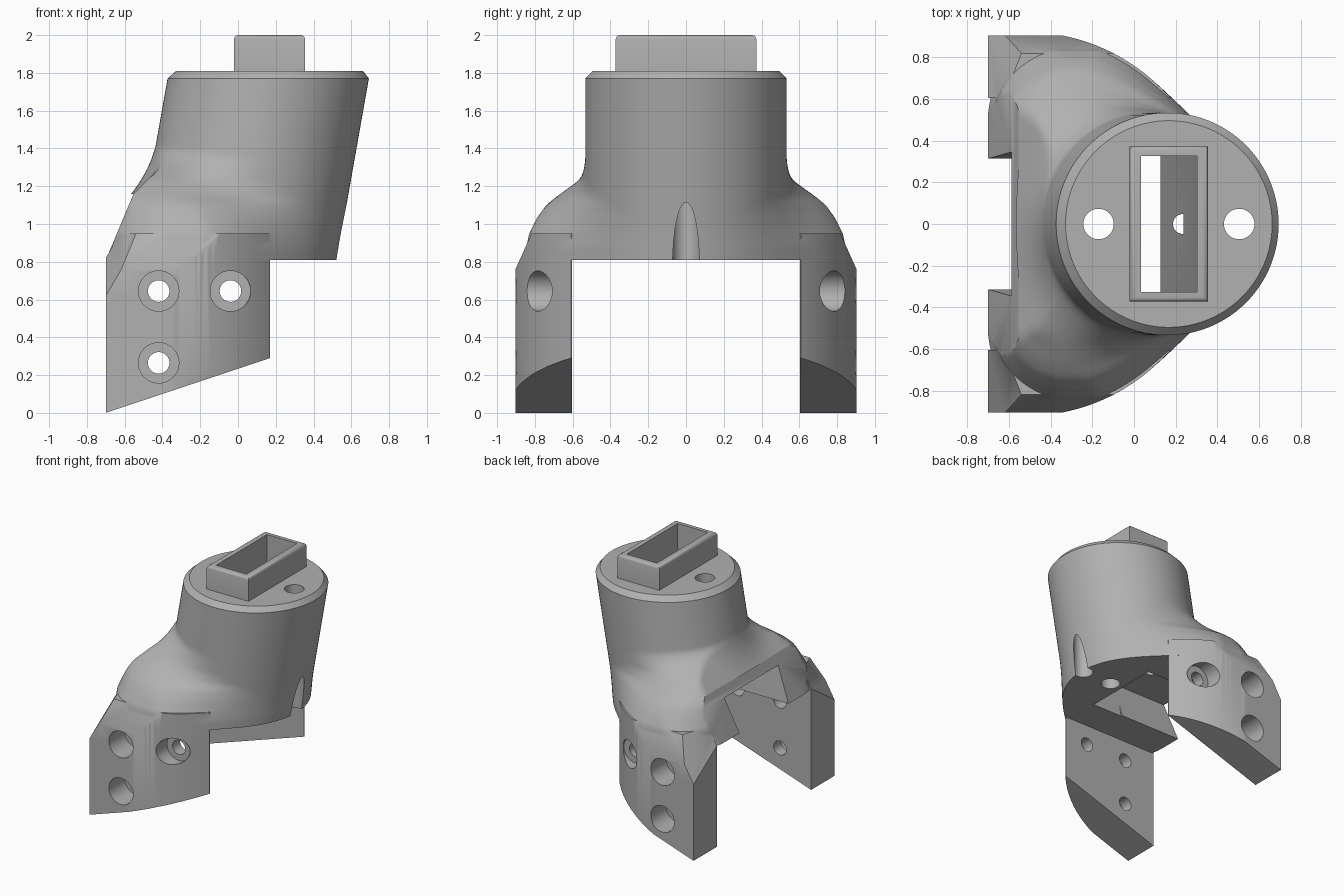
import bpy, bmesh, math
from mathutils import Vector, Matrix

cube = bpy.data.objects.get("Cube")
if cube:
    bpy.data.objects.remove(cube, do_unlink=True)

grey = bpy.data.materials.new("plain_grey")
grey.use_nodes = True
grey.diffuse_color = (0.44, 0.44, 0.44, 1)
grey.node_tree.nodes["Principled BSDF"].inputs["Base Color"].default_value = (0.44, 0.44, 0.44, 1)

BASE, LEAN, RAD = 0.81, 0.177, 0.533


def make(name, bm):
    bmesh.ops.recalc_face_normals(bm, faces=bm.faces)
    mesh = bpy.data.meshes.new(name)
    bm.to_mesh(mesh)
    bm.free()
    mesh.materials.append(grey)
    ob = bpy.data.objects.new(name, mesh)
    bpy.context.collection.objects.link(ob)
    return ob


def loft(rings):
    bm = bmesh.new()
    loops = [[bm.verts.new(p) for p in ring] for ring in rings]
    n = len(loops[0])
    for a, b in zip(loops, loops[1:]):
        for i in range(n):
            j = (i + 1) % n
            bm.faces.new((a[i], a[j], b[j], b[i]))
    bm.faces.new(loops[0][::-1])
    bm.faces.new(loops[-1])
    return bm


def prism(poly, axis, lo, hi):
    def place(p, t):
        q = list(p)
        q.insert(axis, t)
        return q
    return loft([[place(p, t) for p in poly] for t in (lo, hi)])


def slice_off(bm, point, normal):
    geom = bm.verts[:] + bm.edges[:] + bm.faces[:]
    cut = bmesh.ops.bisect_plane(bm, geom=geom, plane_co=point, plane_no=normal, clear_outer=True)
    edges = [e for e in cut["geom_cut"] if isinstance(e, bmesh.types.BMEdge)]
    bmesh.ops.edgeloop_fill(bm, edges=edges)


def combine(target, bm, operation):
    tool = make("helper", bm)
    tool.hide_render = True
    mod = target.modifiers.new("combine", "BOOLEAN")
    mod.operation, mod.object, mod.solver = operation, tool, "EXACT"
    bpy.context.view_layer.objects.active = target
    bpy.ops.object.modifier_apply(modifier=mod.name)
    bpy.data.objects.remove(tool, do_unlink=True)


def rod(radius, axis, a, b, start, end):
    ring = [(a + radius * math.cos(math.tau * i / 40), b + radius * math.sin(math.tau * i / 40))
            for i in range(40)]
    return prism(ring, axis, start, end)


# Shoulder outline: height, radius, centre x, half width, corner centre y, corner radius
SHOULDER = [(0.81, 0.92, -0.52, 0.88, 0.50, 0.40), (0.88, 0.92, -0.52, 0.845, 0.48, 0.38),
            (0.95, 0.90, -0.51, 0.83, 0.46, 0.38), (1.03, 0.83, -0.45, 0.79, 0.43, 0.36),
            (1.10, 0.76, -0.40, 0.74, 0.39, 0.35), (1.15, 0.68, -0.36, 0.68, 0.34, 0.34),
            (1.22, 0.58, -0.28, 0.58, 0.27, 0.31), (1.32, 0.45, -0.10, 0.48, 0.20, 0.29),
            (1.45, 0.25, 0.10, 0.30, 0.10, 0.25)]


def shoulder_at(z):
    for a, b in zip(SHOULDER, SHOULDER[1:]):
        if z <= b[0]:
            t = (z - a[0]) / (b[0] - a[0])
            return [u + (v - u) * t for u, v in zip(a, b)][1:]


def reach(cx, angle, z):
    if z > 1.45:
        return RAD
    radius, sx, half, corner_y, corner = shoulder_at(z)
    if z < 1.16:
        low = -0.7 + 0.42 * (z - BASE) - min(0.06, (1.16 - z) * 0.6)
    else:
        low = -0.553 + z - 1.16
    lo, hi = 0, 1.4
    for _ in range(22):
        mid = (lo + hi) / 2
        x, y = cx + mid * math.cos(angle), abs(mid * math.sin(angle))
        rounded = x > -0.3 or y < corner_y or math.hypot(x + 0.3, y - corner_y) < corner
        if rounded and x > low and y < half and math.hypot(x - sx, y) < radius:
            lo = mid
        else:
            hi = mid
    blend = max(0.16 - abs(lo - RAD), 0) / 0.16
    return max(lo, RAD) + blend * blend * 0.04


# Leaning barrel blended into the shoulder
rings = []
levels = [BASE + 0.02 * i for i in range(35)] + [1.77, 1.81]
for z in levels:
    cx = -0.01 + LEAN * (z - BASE)
    ring = []
    for i in range(180):
        a = math.tau * i / 180
        r = 0.495 if z == 1.81 else reach(cx, a, z)
        ring.append((cx + r * math.cos(a), r * math.sin(a), z))
    rings.append(ring)
body = make("bracket_body", loft(rings))

# Sloped end face
combine(body, prism([(-0.746, 0.7), (-0.553, 1.16), (-1.3, 1.16), (-1.3, 0.7)], 1, -1, 1), "DIFFERENCE")

# Mirrored legs with rounded outside, slanted foot and chamfered top
for s in (-1, 1):
    plan = [(-0.7, s * 0.604), (-0.7, s * 0.903), (-0.36, s * 0.903)]
    for i in range(33):
        x = -0.34 + 0.51 * i / 32
        plan.append((x, s * min(0.903, math.sqrt(0.92 ** 2 - (x + 0.52) ** 2))))
    plan.append((0.17, s * 0.604))
    leg = prism(plan, 2, -0.1, 0.95)
    slice_off(leg, Vector((-0.7, 0, 0)), Vector((0.29, 0, -0.87)))
    slice_off(leg, Vector((0, s * 0.903, 0.76)), Vector((0, s * 0.14, 0.063)))
    p = Vector((-0.7, s * 0.903, 0.62))
    n = (Vector((-0.7, s * 0.604, 0.82)) - p).cross(Vector((-0.6, s * 0.903, 0.79)) - p)
    slice_off(leg, p, n if n.z > 0 else -n)
    combine(body, leg, "UNION")

# Socket plug with rounded rim
plug = bmesh.new()
bmesh.ops.create_cube(plug, size=1, matrix=Matrix.Translation((0.167, 0, 1.88)) @ Matrix.Diagonal((0.376, 0.744, 0.24, 1)))
rim = [e for e in plug.edges if all(v.co.z > 1.9 for v in e.verts)]
bmesh.ops.bevel(plug, geom=rim, offset=0.022, segments=3, profile=0.5, affect="EDGES")
combine(body, plug, "UNION")

# Slot running down the leaning barrel, opening into the end channel
slot = [(0.033, 2.1), (0.033, 1.81), (-0.162, 0.71), (0.109, 0.71), (0.303, 1.81), (0.303, 2.1)]
combine(body, prism(slot, 1, -0.325, 0.325), "DIFFERENCE")
combine(body, prism([(-0.3, 0.7), (0.3, 0.7), (0.345, 1.08), (-0.345, 1.08)], 0, -1, 0.1), "DIFFERENCE")

# Vertical screw holes, the middle one counterbored from below
for x, radius, top in ((-0.17, 0.073, 2.1), (0.504, 0.073, 2.1), (0.235, 0.073, 0.95), (0.235, 0.048, 1.44)):
    combine(body, rod(radius, 2, x, 0, 0.6, top), "DIFFERENCE")

# Counterbored leg holes
for x, z in ((-0.42, 0.645), (-0.04, 0.645), (-0.42, 0.265)):
    combine(body, rod(0.057, 1, x, z, -1.1, 1.1), "DIFFERENCE")
    for s in (-1, 1):
        combine(body, rod(0.107, 1, x, z, s * 0.7, s * 1.1), "DIFFERENCE")

bpy.ops.object.select_all(action="DESELECT")
body.select_set(True)
bpy.context.view_layer.objects.active = body
bpy.ops.object.shade_smooth_by_angle(angle=math.radians(35))
